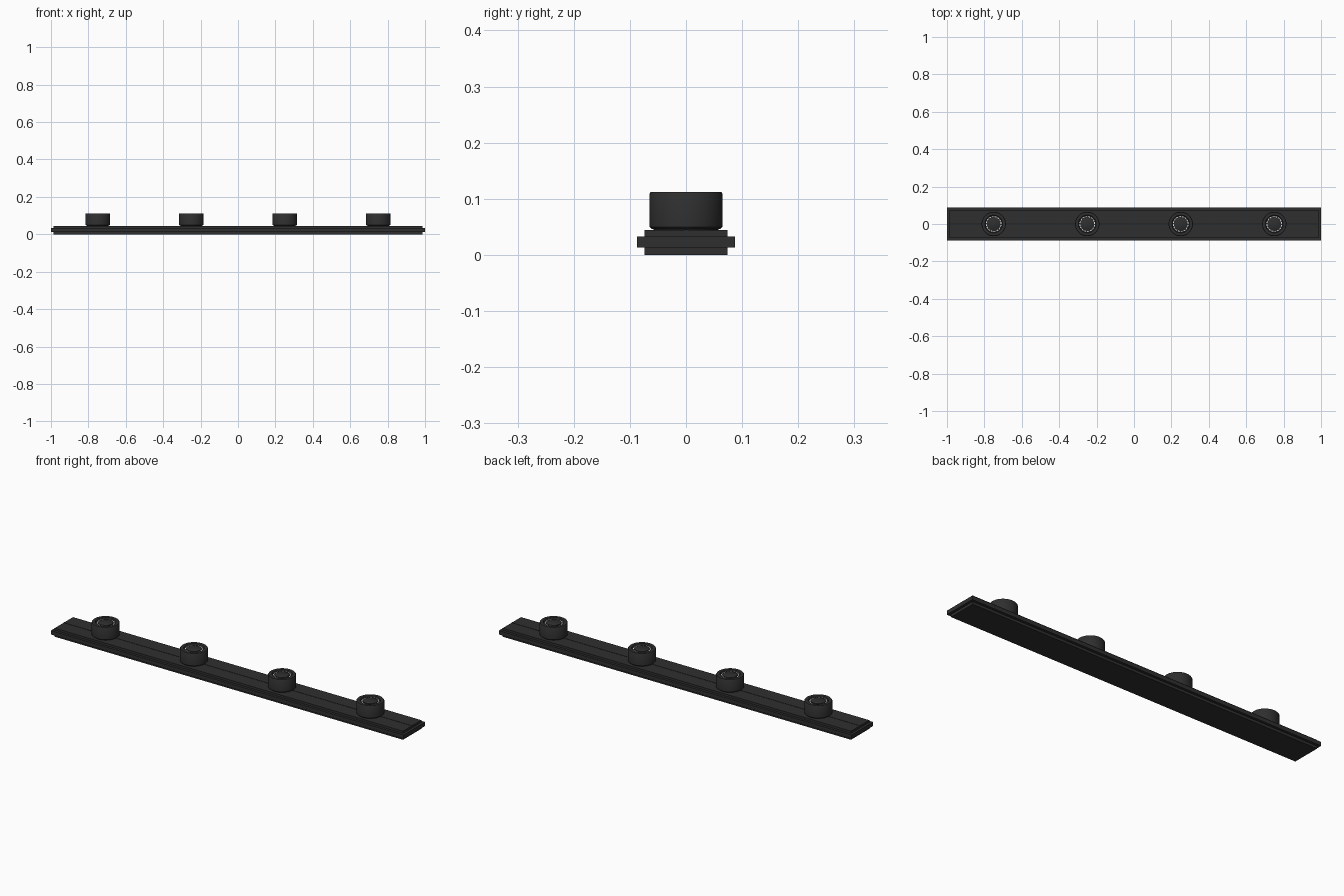
import bpy, bmesh, math

if "Cube" in bpy.data.objects:
    bpy.data.objects.remove(bpy.data.objects["Cube"])


def material(name, r, g, b):
    m = bpy.data.materials.new(name)
    m.diffuse_color = (r, g, b, 1)
    m.use_nodes = True
    m.node_tree.nodes["Principled BSDF"].inputs["Base Color"].default_value = m.diffuse_color
    return m


CHARCOAL = material("charcoal", 0.028, 0.028, 0.028)
BLACK = material("black", 0.014, 0.014, 0.014)
WHITE = material("white", 0.8, 0.8, 0.8)


def finish(bm, name, mat, smooth=False):
    bmesh.ops.recalc_face_normals(bm, faces=bm.faces)
    me = bpy.data.meshes.new(name)
    bm.to_mesh(me)
    bm.free()
    ob = bpy.data.objects.new(name, me)
    bpy.context.collection.objects.link(ob)
    me.materials.append(mat)
    if smooth:
        bpy.ops.object.select_all(action='DESELECT')
        ob.select_set(True)
        bpy.context.view_layer.objects.active = ob
        bpy.ops.object.shade_smooth_by_angle(angle=math.radians(35))
    return ob


def box(name, hx, hy, z0, z1, mat):
    bm = bmesh.new()
    bmesh.ops.create_cube(bm, size=1)
    for v in bm.verts:
        v.co = (v.co.x * 2 * hx, v.co.y * 2 * hy, z0 + (v.co.z + 0.5) * (z1 - z0))
    return finish(bm, name, mat)


def lathe(name, profile, x, mat, n=48):
    bm = bmesh.new()
    rings = [[bm.verts.new((x + r * math.cos(2 * math.pi * i / n),
                            r * math.sin(2 * math.pi * i / n), z)) for i in range(n)]
             for r, z in profile]
    for a, b in zip(rings, rings[1:]):
        for i in range(n):
            j = (i + 1) % n
            bm.faces.new((a[i], a[j], b[j], b[i]))
    bm.faces.new(rings[0])
    bm.faces.new(rings[-1])
    return finish(bm, name, mat, True)


def dash_ring(name, x, r0, r1, z, mat, n=16, fill=0.65, steps=3):
    # Thin arc plates spaced round a circle
    bm = bmesh.new()
    for k in range(n):
        arc = [2 * math.pi * (k + fill * s / steps) / n for s in range(steps + 1)]
        pts = [(r1, a) for a in arc] + [(r0, a) for a in reversed(arc)]
        verts = [bm.verts.new((x + r * math.cos(a), r * math.sin(a), z)) for r, a in pts]
        face = bm.faces.new(verts)
        ext = bmesh.ops.extrude_face_region(bm, geom=[face])
        for v in ext["geom"]:
            if isinstance(v, bmesh.types.BMVert):
                v.co.z += 0.001
    return finish(bm, name, mat)


# Track bar with a flange running all round it and a centre seam
box("track_bar", 0.987, 0.074, 0.0, 0.044, CHARCOAL)
box("track_flange", 1.0, 0.087, 0.013, 0.033, CHARCOAL)
box("centre_seam", 0.987, 0.003, 0.0435, 0.0448, BLACK)

# Four round lamp heads with shallow recessed tops
for i, x in enumerate((-0.75, -0.25, 0.25, 0.75), 1):
    lathe(f"lamp_neck_{i}", [(0.058, 0.042), (0.058, 0.05)], x, BLACK)
    lathe(f"lamp_head_{i}",
          [(0.061, 0.046), (0.065, 0.050), (0.065, 0.109), (0.063, 0.112),
           (0.048, 0.112), (0.045, 0.106)], x, CHARCOAL)
    lathe(f"lamp_lens_{i}", [(0.034, 0.105), (0.034, 0.109), (0.031, 0.111)], x, CHARCOAL)
    dash_ring(f"light_dashes_{i}", x, 0.0375, 0.0415, 0.1062, WHITE)
